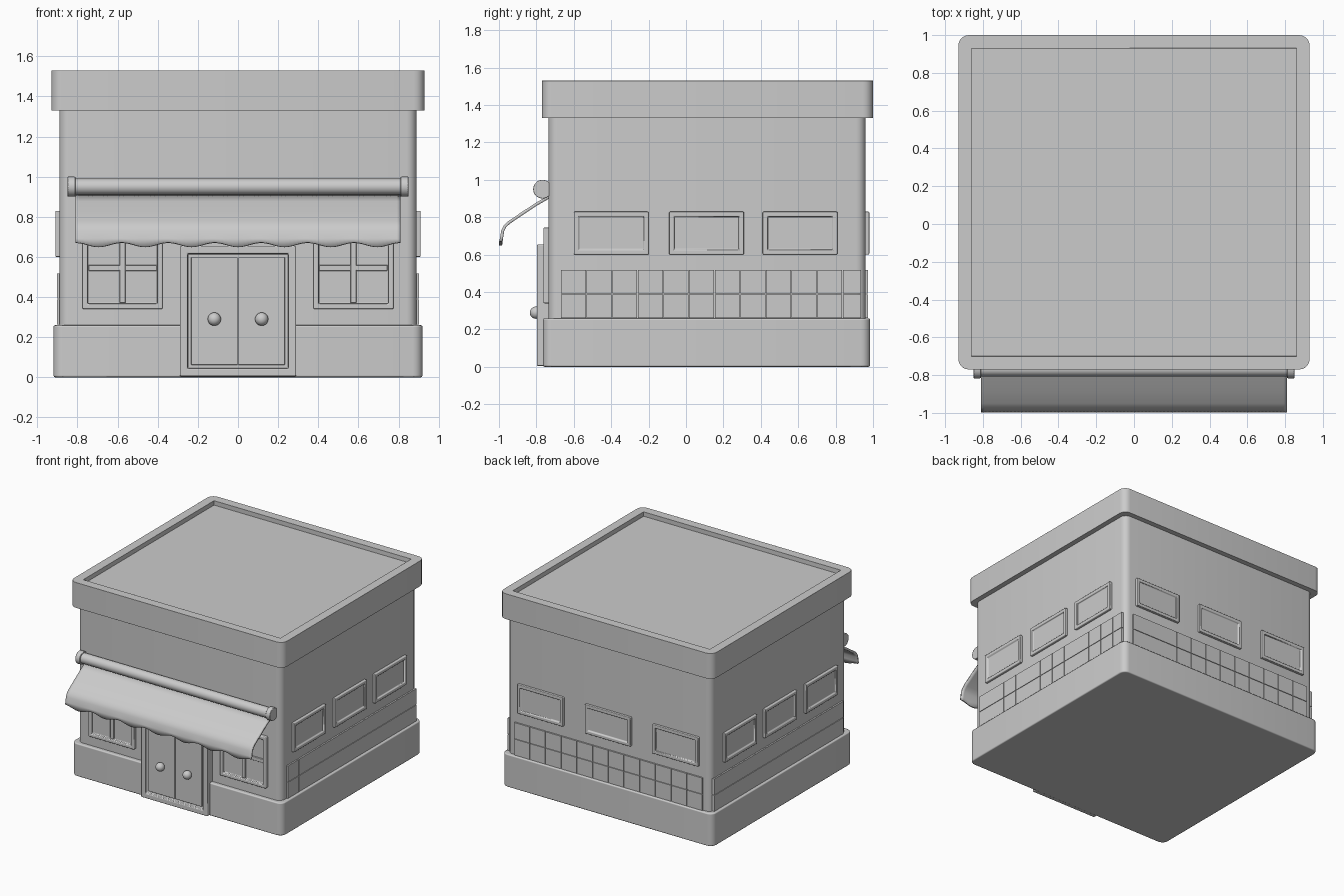
import bpy, bmesh, math
from mathutils import Matrix, Vector

if "Cube" in bpy.data.objects:
    bpy.data.objects.remove(bpy.data.objects["Cube"])

grey = bpy.data.materials.new("plain_grey")
grey.use_nodes = True
colour = (0.6, 0.6, 0.6, 1)
grey.diffuse_color = colour
grey.node_tree.nodes["Principled BSDF"].inputs["Base Color"].default_value = colour

# Walls: position of the face and turn that points local -y outward
SIDES = {
    "front": ((0, -0.735, 0), 0),
    "right": ((0.89, 0, 0), 90),
    "back": ((0, 0.96, 0), 180),
    "left": ((-0.89, 0, 0), -90),
}


def side_matrix(side):
    origin, turn = SIDES[side]
    return Matrix.Translation(origin) @ Matrix.Rotation(math.radians(turn), 4, "Z")


def finish(name, bm, bevel=0.0, segments=2):
    bmesh.ops.recalc_face_normals(bm, faces=bm.faces[:])
    mesh = bpy.data.meshes.new(name)
    bm.to_mesh(mesh)
    bm.free()
    mesh.materials.append(grey)
    obj = bpy.data.objects.new(name, mesh)
    bpy.context.collection.objects.link(obj)
    bpy.ops.object.select_all(action="DESELECT")
    obj.select_set(True)
    bpy.context.view_layer.objects.active = obj
    if bevel:
        bpy.ops.object.shade_smooth()
        mod = obj.modifiers.new("Bevel", "BEVEL")
        mod.width = bevel
        mod.segments = segments
        mod.limit_method = "ANGLE"
        mod.angle_limit = math.radians(40)
        mod.harden_normals = True
    else:
        bpy.ops.object.shade_smooth_by_angle(angle=math.radians(40))
    return obj


def add_box(bm, low, high):
    low, high = Vector(low), Vector(high)
    size = high - low
    m = Matrix.Translation((low + high) / 2) @ Matrix.Diagonal((*size, 1))
    return bmesh.ops.create_cube(bm, size=1, matrix=m)["verts"]


def rounded_block(name, half_x, y0, y1, z0, z1, radius, bevel, rim=0, sink=0):
    """Block with rounded upright corners and an optional sunken top."""
    bm = bmesh.new()
    ring = []
    corners = [(half_x, y1), (-half_x, y1), (-half_x, y0), (half_x, y0)]
    mid = (y0 + y1) / 2
    for i, (x, y) in enumerate(corners):
        cx = x - math.copysign(radius, x)
        cy = y - math.copysign(radius, y - mid)
        for k in range(6):
            a = math.radians(90 * i + 18 * k)
            ring.append(bm.verts.new((cx + radius * math.cos(a), cy + radius * math.sin(a), z0)))
    base = bm.faces.new(ring)
    up = bmesh.ops.extrude_face_region(bm, geom=[base], use_keep_orig=True)["geom"]
    top = [g for g in up if isinstance(g, bmesh.types.BMFace)][0]
    bmesh.ops.translate(bm, verts=top.verts[:], vec=(0, 0, z1 - z0))
    bmesh.ops.recalc_face_normals(bm, faces=bm.faces[:])
    if rim:
        bmesh.ops.inset_region(bm, faces=[top], thickness=rim)
        floor = bmesh.ops.extrude_discrete_faces(bm, faces=[top])["faces"][0]
        bmesh.ops.translate(bm, verts=floor.verts[:], vec=(0, 0, -sink))
    return finish(name, bm, bevel)


def framed_plate(name, side, u, z0, z1, width, depth, border, recess):
    """Plate on a wall whose centre is pushed back inside a border."""
    bm = bmesh.new()
    add_box(bm, (u - width / 2, -depth, z0), (u + width / 2, 0.02, z1))
    bm.normal_update()
    face = min(bm.faces, key=lambda f: f.calc_center_median().y)
    bmesh.ops.inset_region(bm, faces=[face], thickness=border)
    inner = bmesh.ops.extrude_discrete_faces(bm, faces=[face])["faces"][0]
    bmesh.ops.translate(bm, verts=inner.verts[:], vec=(0, recess, 0))
    bmesh.ops.transform(bm, matrix=side_matrix(side), verts=bm.verts[:])
    return finish(name, bm, 0.007)


# Building shell
rounded_block("base_plinth", 0.92, -0.765, 0.985, 0, 0.26, 0.05, 0.01)
rounded_block("walls", 0.89, -0.735, 0.96, 0.2, 1.4, 0.05, 0)
rounded_block("roof_parapet", 0.93, -0.77, 1.0, 1.33, 1.53, 0.055, 0.01, 0.07, 0.035)

# Small windows and two rows of tiles on the sides and the back
TILE = 0.137
for side, centres, first in (
    ("right", (-0.4, 0.11, 0.61), -0.67),
    ("left", (-0.61, -0.11, 0.4), -0.97),
    ("back", (-0.59, 0, 0.59), -0.82),
):
    for i, u in enumerate(centres):
        framed_plate(f"{side}_window_{i + 1}", side, u, 0.6, 0.83, 0.4, 0.02, 0.038, 0.012)
    bm = bmesh.new()
    for col in range(12):
        for row in range(2):
            u = first + col * TILE
            z = 0.26 + row * 0.13
            add_box(bm, (u + 0.002, -0.012, z + 0.002), (u + TILE - 0.002, 0.01, z + 0.128))
    if side != "back":
        # Keep the tile band clear of the rounded corners
        for v in bm.verts:
            v.co.x = max(-0.935, min(0.935, v.co.x))
    bmesh.ops.transform(bm, matrix=side_matrix(side), verts=bm.verts[:])
    finish(f"{side}_tiles", bm)

# Front windows with glazing bars
for label, u in (("right", -0.575), ("left", 0.575)):
    framed_plate(f"front_{label}_window", "front", u, 0.34, 0.745, 0.4, 0.028, 0.038, 0.022)
    bm = bmesh.new()
    add_box(bm, (u - 0.015, -0.018, 0.37), (u + 0.015, 0, 0.715))
    add_box(bm, (u - 0.17, -0.016, 0.53), (u + 0.17, 0, 0.56))
    bmesh.ops.transform(bm, matrix=side_matrix("front"), verts=bm.verts[:])
    finish(f"front_{label}_window_bars", bm, 0.004)

# Double door with round knobs
framed_plate("door_frame", "front", 0, 0.005, 0.655, 0.58, 0.062, 0.056, 0.025)
for label, s in (("right", -1), ("left", 1)):
    bm = bmesh.new()
    x0, x1 = sorted((s * 0.002, s * 0.234))
    add_box(bm, (x0, -0.785, 0.062), (x1, -0.74, 0.598))
    finish(f"door_{label}_leaf", bm, 0.003)
    bm = bmesh.new()
    bmesh.ops.create_uvsphere(bm, u_segments=24, v_segments=12, radius=0.033,
                              matrix=Matrix.Translation((s * 0.118, -0.802, 0.29)))
    finish(f"door_{label}_knob", bm)


# Awning roller with end caps
def roller(name, x, length, radius):
    bm = bmesh.new()
    m = Matrix.Translation((x, -0.767, 0.95)) @ Matrix.Rotation(math.pi / 2, 4, "Y")
    bmesh.ops.create_cone(bm, cap_ends=True, segments=32, radius1=radius,
                          radius2=radius, depth=length, matrix=m)
    finish(name, bm, 0.005)


roller("awning_roller", 0, 1.64, 0.04)
for label, s in (("right", -1), ("left", 1)):
    roller(f"awning_{label}_cap", s * 0.83, 0.04, 0.05)

# Awning cloth: curved profile swept across, with a scalloped lower edge
profile = [(-0.73, 0.91), (-0.8, 0.87), (-0.88, 0.817), (-0.945, 0.773),
           (-0.968, 0.752), (-0.98, 0.727), (-0.986, 0.69), (-0.991, 0.66)]
bm = bmesh.new()
columns = []
steps = 84
for i in range(steps + 1):
    t = i / steps
    wave = 0.011 * math.cos(t * 7 * math.tau)
    col = []
    for j, (y, z) in enumerate(profile):
        drop = wave if j == len(profile) - 1 else 0
        col.append(bm.verts.new((-0.81 + 1.62 * t, y, z + drop)))
    columns.append(col)
for a, b in zip(columns, columns[1:]):
    for j in range(len(profile) - 1):
        bm.faces.new((a[j], b[j], b[j + 1], a[j + 1]))
cloth = finish("awning_cloth", bm)
solid = cloth.modifiers.new("Thickness", "SOLIDIFY")
solid.thickness = 0.016
solid.offset = 0
